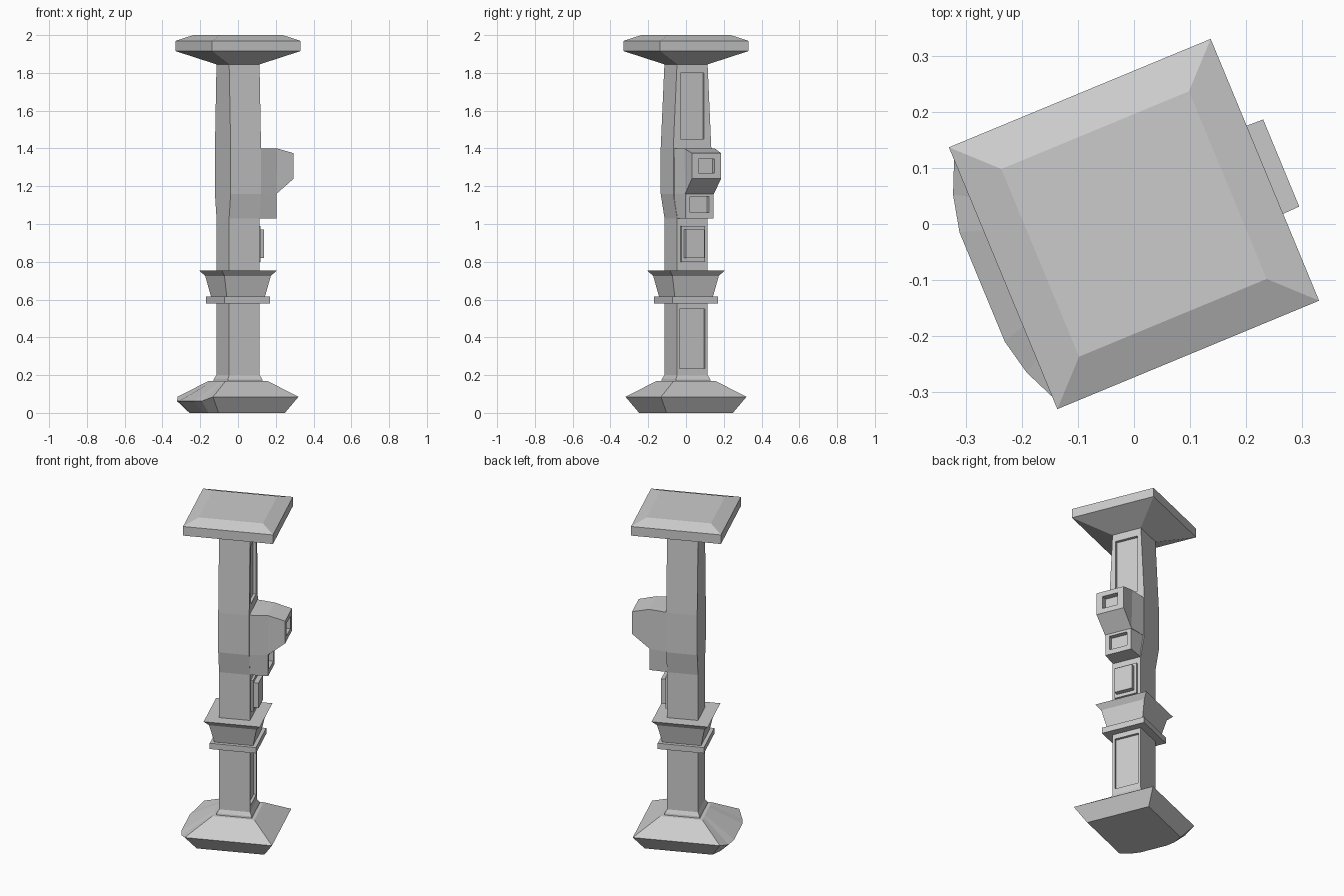
import bpy, bmesh
from math import radians
from mathutils import Matrix

if "Cube" in bpy.data.objects:
    bpy.data.objects.remove(bpy.data.objects["Cube"])

TURN = Matrix.Rotation(radians(22.5), 4, 'Z')   # whole post is turned about z


def loft(name, rings):
    """Skin a list of equally long point rings and cap both ends."""
    bm = bmesh.new()
    vs = [[bm.verts.new(p) for p in r] for r in rings]
    n = len(rings[0])
    for a, b in zip(vs, vs[1:]):
        for i in range(n):
            j = (i + 1) % n
            bm.faces.new((a[i], a[j], b[j], b[i]))
    bm.faces.new(vs[0][::-1])
    bm.faces.new(vs[-1])
    bmesh.ops.recalc_face_normals(bm, faces=bm.faces[:])
    bm.transform(TURN)
    me = bpy.data.meshes.new(name)
    bm.to_mesh(me)
    bm.free()
    ob = bpy.data.objects.new(name, me)
    bpy.context.collection.objects.link(ob)
    return ob


def rect(hx, hy, z):
    return [(hx, -hy, z), (hx, hy, z), (-hx, hy, z), (-hx, -hy, z)]


def stack(name, levels):
    """Square sections given as (half width, z)."""
    return loft(name, [rect(a, a, z) for a, z in levels])


def slab(name, x0, x1, half, z0, z1):
    return loft(name, [section(x, half, half, z0, z1) for x in (x0, x1)])


def section(x, low, high, z0, z1):
    return [(x, -low, z0), (x, low, z0), (x, high, z1), (x, -high, z1)]


def recess(ob, x, half, z0, z1):
    """Cut a rectangular pocket into the panel side down to x."""
    cut = slab("panel_cutter", x, 0.5, half, z0, z1)
    cut.hide_render = True
    mod = ob.modifiers.new("pocket", 'BOOLEAN')
    mod.operation, mod.solver, mod.object = 'DIFFERENCE', 'EXACT', cut
    bpy.context.view_layer.objects.active = ob
    bpy.ops.object.modifier_apply(modifier=mod.name)
    bpy.data.objects.remove(cut)


# Foot with a low rounded toe on the -x side
def foot_ring(a, z, mid, end, zm):
    return [(a, -a, z), (a, a, z), (-a, a, z), (-end, .7 * a, zm), (-mid, .43 * a, zm),
            (-mid, -.43 * a, zm), (-end, -.7 * a, zm), (-a, -a, z)]


loft("foot", [foot_ring(.19, 0, .235, .223, 0),
              foot_ring(.245, .085, .293, .278, .062),
              foot_ring(.118, .17, .118, .118, .17)])

# Lower shaft with flared bottom
lower = stack("lower_shaft", [(.1, .165), (.098, .18), (.087, .2), (.087, .6)])
recess(lower, .072, .073, .235, .55)

# Collar and flared cup
stack("collar", [(.13, .58), (.13, .615)])
stack("cup", [(.108, .61), (.133, .725), (.158, .755)])

# Upper shaft, widened where the brackets sit
W = .087
upper = loft("upper_shaft", [rect(W, W, .74), rect(W, W, 1.03), rect(W, .109, 1.16),
                             rect(W, .109, 1.4), rect(W, W, 1.86)])
recess(upper, .07, .068, 1.45, 1.8)

# Raised stepped plate under the brackets
slab("plate_base", .06, .1, .068, .8, .99)
slab("plate_front", .06, .128, .053, .82, .97)

# Two stepped brackets with pocketed fronts
low = loft("lower_bracket", [section(.06, W, .109, 1.03, 1.165),
                             section(.187, .08, .08, 1.03, 1.165)])
recess(low, .16, .055, 1.06, 1.145)
high = loft("upper_bracket", [section(.06, .109, .109, 1.16, 1.4),
                              section(.187, .082, .087, 1.16, 1.4),
                              section(.284, .084, .084, 1.24, 1.375)])
recess(high, .25, .047, 1.27, 1.345)

# Top slab
stack("capital", [(W, 1.845), (.2525, 1.915), (.2525, 1.97), (.181, 2.0)])
